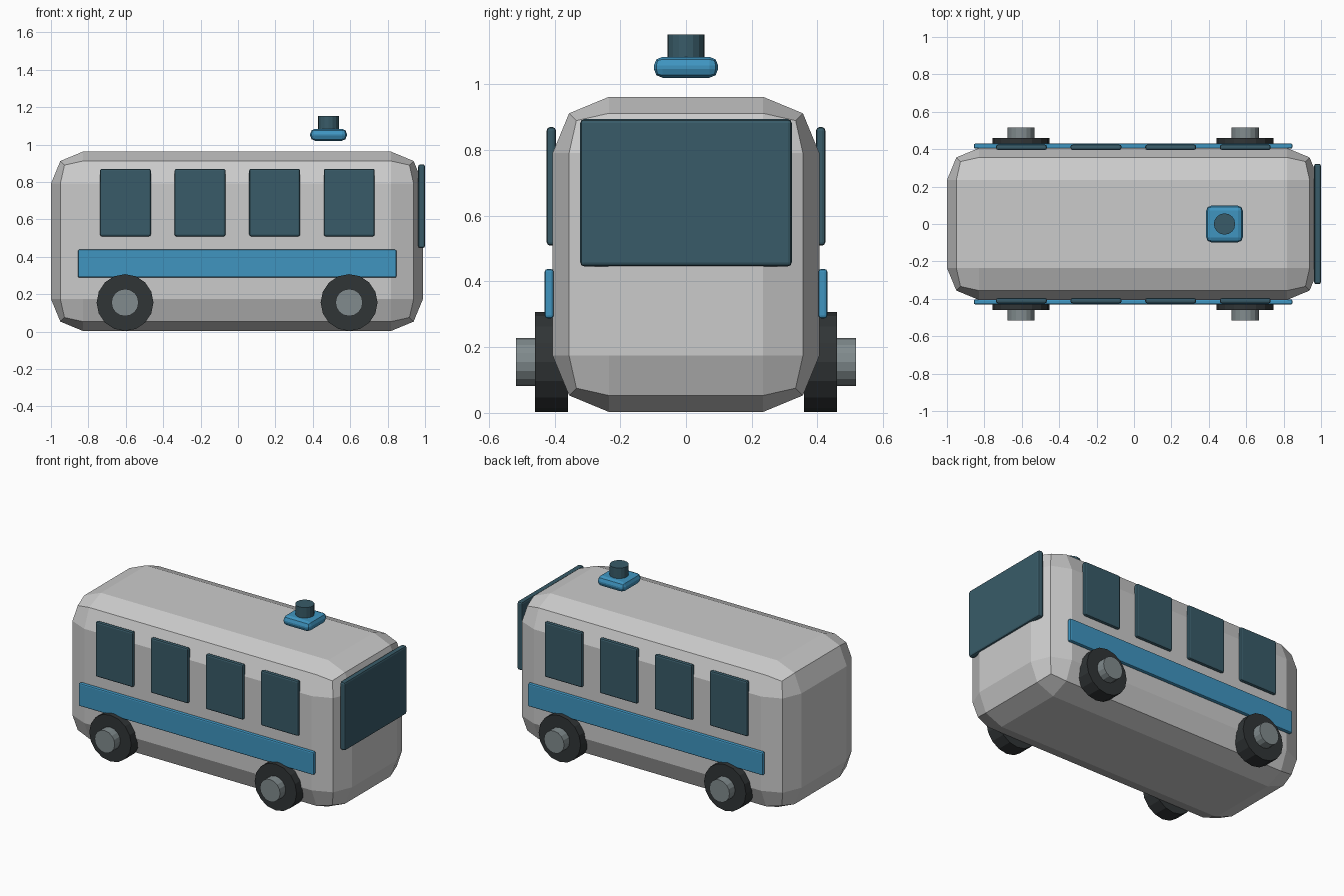
import bpy, math

if "Cube" in bpy.data.objects:
    bpy.data.objects.remove(bpy.data.objects["Cube"])


def material(name, rgb):
    m = bpy.data.materials.new(name)
    m.diffuse_color = (*rgb, 1)
    m.use_nodes = True
    m.node_tree.nodes["Principled BSDF"].inputs["Base Color"].default_value = m.diffuse_color
    return m


GLASS = material("dark_glass", (0.04, 0.105, 0.14))
BLUE = material("blue_paint", (0.05, 0.3, 0.53))
RUBBER = material("rubber", (0.03, 0.035, 0.037))
METAL = material("hub_metal", (0.22, 0.26, 0.27))


def finish(obj, name, mat):
    obj.name = name
    if mat:
        obj.data.materials.append(mat)
    return obj


def box(name, x, y, z, bevel, mat=None):
    """Bevelled box from (min, max) ranges."""
    lo, hi = zip(x, y, z)
    bpy.ops.mesh.primitive_cube_add(size=1, location=[(a + b) / 2 for a, b in zip(lo, hi)])
    obj = bpy.context.object
    obj.scale = [b - a for a, b in zip(lo, hi)]
    bpy.ops.object.transform_apply(location=False, rotation=False, scale=True)
    mod = obj.modifiers.new("bevel", 'BEVEL')
    mod.width, mod.segments = bevel, 2
    return finish(obj, name, mat)


def cylinder(name, radius, depth, loc, mat, along_y=True):
    rot = (math.pi / 2, 0, 0) if along_y else (0, 0, 0)
    bpy.ops.mesh.primitive_cylinder_add(vertices=16, radius=radius, depth=depth,
                                        location=loc, rotation=rot)
    return finish(bpy.context.object, name, mat)


def side_range(side, a, b):
    return sorted((side * a, side * b))


# Body shell and windscreen
box("body", (-1.0, 0.989), (-0.406, 0.406), (0.003, 0.962), 0.171)
box("windscreen", (0.963, 1.0), (-0.322, 0.322), (0.446, 0.894), 0.012, GLASS)

for side, label in ((-1, "right"), (1, "left")):
    # Side windows
    for i in range(4):
        cx = -0.602 + 0.399 * i
        box(f"{label}_window_{i + 1}", (cx - 0.136, cx + 0.136),
            side_range(side, 0.396, 0.424), (0.509, 0.87), 0.01, GLASS)
    # Side stripe
    box(f"{label}_stripe", (-0.856, 0.847), side_range(side, 0.403, 0.43),
        (0.288, 0.438), 0.008, BLUE)
    # Wheels and hubs
    for cx, end in ((-0.604, "rear"), (0.594, "front")):
        cylinder(f"{label}_{end}_tyre", 0.152, 0.1, (cx, side * 0.409, 0.155), RUBBER)
        cylinder(f"{label}_{end}_hub", 0.073, 0.1, (cx, side * 0.467, 0.155), METAL)

# Roof beacon, hovering above the roof
box("beacon_base", (0.386, 0.582), (-0.098, 0.098), (1.02, 1.084), 0.027, BLUE)
cylinder("beacon_cap", 0.057, 0.1, (0.484, 0, 1.102), GLASS, along_y=False)
